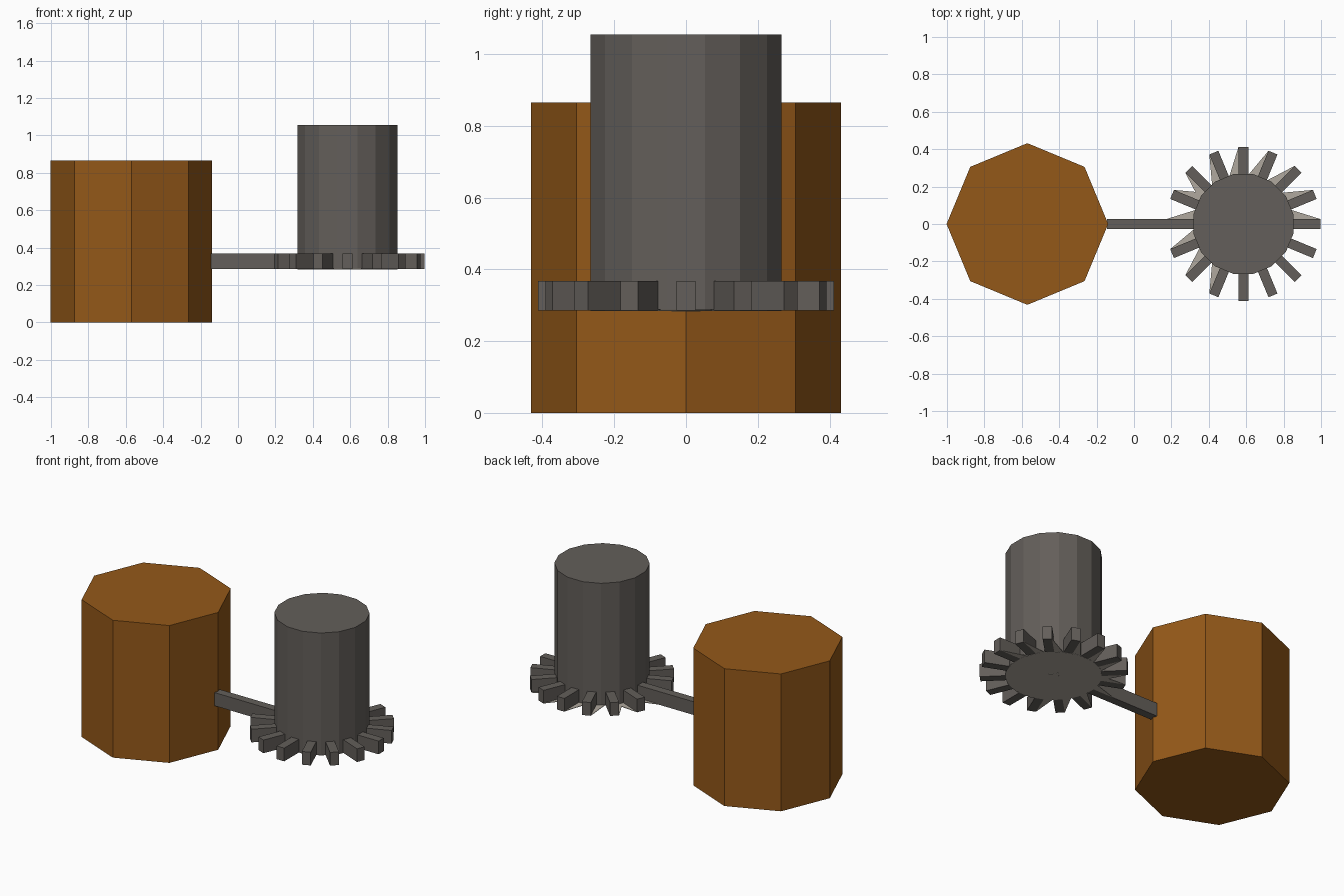
import bpy, bmesh, math
from mathutils import Matrix, Vector

if "Cube" in bpy.data.objects:
    bpy.data.objects.remove(bpy.data.objects["Cube"])

def material(name, rgb):
    m = bpy.data.materials.new(name)
    m.diffuse_color = (*rgb, 1)
    m.use_nodes = True
    m.node_tree.nodes["Principled BSDF"].inputs["Base Color"].default_value = m.diffuse_color
    return m

brown = material("brown wood", (0.296, 0.098, 0.0095))
grey = material("dark warm grey", (0.126, 0.114, 0.103))
pale = material("pale warm grey", (0.434, 0.397, 0.342))

CX, N, R_IN, R_OUT = 0.585, 16, 0.272, 0.413
Z0, Z1, HALF = 0.285, 0.368, 0.026
STEP = 2 * math.pi / N

def finish(name, bm, *mats):
    me = bpy.data.meshes.new(name)
    bm.to_mesh(me)
    bm.free()
    ob = bpy.data.objects.new(name, me)
    bpy.context.collection.objects.link(ob)
    for m in mats:
        me.materials.append(m)

def prism(name, x, sides, radius, z0, z1, turn, mat):
    bm = bmesh.new()
    bmesh.ops.create_cone(bm, cap_ends=True, segments=sides, radius1=radius, radius2=radius, depth=z1 - z0,
        matrix=Matrix.Translation((x, 0, (z0 + z1) / 2)) @ Matrix.Rotation(turn, 4, 'Z'))
    finish(name, bm, mat)

def spoke_point(k, r, side):
    p = Matrix.Rotation(k * STEP, 3, 'Z') @ Vector((r, side * HALF, 0))
    return Vector((CX + p.x, p.y, Z0))

# Octagonal wooden barrel and grey drum
prism("barrel", -0.57, 8, 0.432, 0, 0.865, 0, brown)
prism("drum", CX, N, R_IN, Z0 + 0.003, 1.055, STEP / 2, grey)

# Gear teeth around the drum; the one facing the barrel becomes the long bar
bm = bmesh.new()
for k in range(N):
    outer = CX + 0.145 if k == N // 2 else R_OUT
    inner = 0.25
    m = (Matrix.Translation((CX, 0, (Z0 + Z1) / 2)) @ Matrix.Rotation(k * STEP, 4, 'Z')
         @ Matrix.Translation(((inner + outer) / 2, 0, 0))
         @ Matrix.Diagonal((outer - inner, 2 * HALF, Z1 - Z0, 1)))
    bmesh.ops.create_cube(bm, size=1, matrix=m)
finish("gear_teeth_and_bar", bm, grey)

# Pale base plate: thin disc under the drum plus webs between the teeth
prism("base_plate", CX, N, R_IN, Z0 - 0.001, Z0 + 0.002, STEP / 2, pale)
bm = bmesh.new()
for k in range(12):
    s = 1 if k < 7 else -1
    pts = [spoke_point(k, R_OUT, s), spoke_point(k, R_IN - 0.01, s), spoke_point(k + s, R_IN - 0.01, -s)]
    f = bm.faces.new([bm.verts.new(p) for p in pts])
    f.normal_update()
    if f.normal.z < 0:
        f.normal_flip()
    # thin solid plate
    r = bmesh.ops.extrude_face_region(bm, geom=[f])
    vs = [g for g in r["geom"] if isinstance(g, bmesh.types.BMVert)]
    bmesh.ops.translate(bm, verts=vs, vec=(0, 0, 0.003))
bmesh.ops.recalc_face_normals(bm, faces=bm.faces)
finish("base_webs", bm, pale)

# Small axle end beneath the gear
prism("axle_end", CX, 4, 0.04, Z0 - 0.003, Z0 + 0.001, 0, pale)
